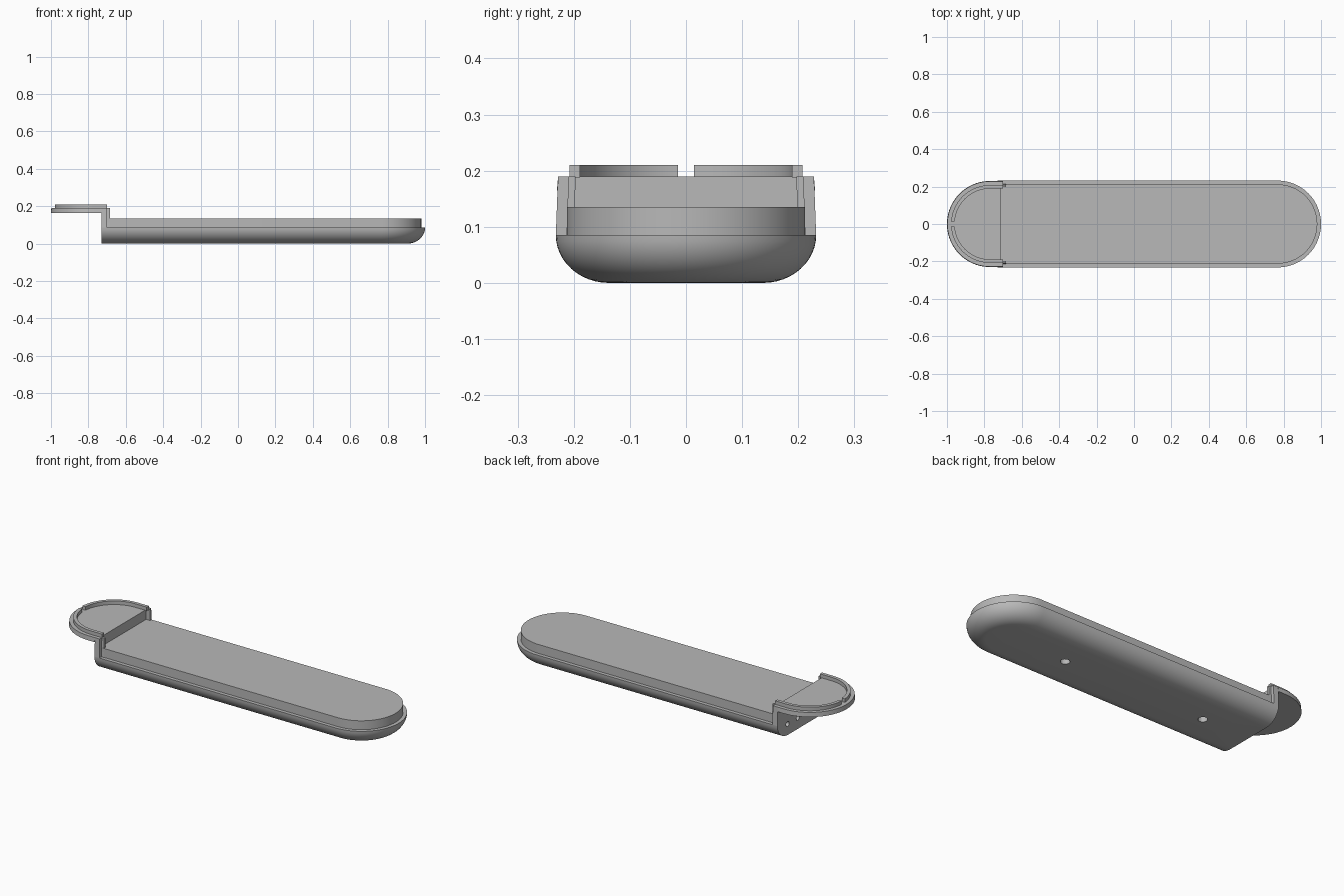
import bpy, bmesh, math
from mathutils import Matrix

cube = bpy.data.objects.get("Cube")
if cube:
    bpy.data.objects.remove(cube)

grey = bpy.data.materials.new("plain grey")
grey.use_nodes = True
GREY = (0.48, 0.48, 0.48, 1)
grey.diffuse_color = GREY
grey.node_tree.nodes["Principled BSDF"].inputs["Base Color"].default_value = GREY


def finish(name, bm, smooth=True):
    bmesh.ops.recalc_face_normals(bm, faces=bm.faces[:])
    mesh = bpy.data.meshes.new(name)
    bm.to_mesh(mesh)
    bm.free()
    mesh.materials.append(grey)
    obj = bpy.data.objects.new(name, mesh)
    bpy.context.collection.objects.link(obj)
    bpy.ops.object.select_all(action='DESELECT')
    obj.select_set(True)
    bpy.context.view_layer.objects.active = obj
    if smooth:
        bpy.ops.object.shade_smooth_by_angle(angle=math.radians(30))
    return obj


def loft(name, layers):
    """Closed solid through stacked outlines, each given as (points, z)."""
    bm = bmesh.new()
    rings = [[bm.verts.new((x, y, z)) for x, y in pts] for pts, z in layers]
    n = len(rings[0])
    for low, high in zip(rings, rings[1:]):
        for i in range(n):
            j = (i + 1) % n
            bm.faces.new((low[i], low[j], high[j], high[i]))
    bm.faces.new(rings[0][::-1])
    bm.faces.new(rings[-1])
    return finish(name, bm)


def arc(cx, r, start, end, n=48):
    angles = [math.radians(start + (end - start) * i / n) for i in range(n + 1)]
    return [(cx + r * math.cos(a), r * math.sin(a)) for a in angles]


def tongue(flat_x, cx, r):
    """Outline with one square end and one half-round end."""
    side = 1 if cx > flat_x else -1
    pts = arc(cx, r, -90, 90) + [(flat_x, r), (flat_x, -r)]
    if side < 0:
        pts = arc(cx, r, 90, 270) + [(flat_x, -r), (flat_x, r)]
    return pts


# Body with a rounded underside
END, CX, R, SEAM = -0.73, 0.768, 0.232, 0.085
layers = []
for i in range(13):
    a = math.radians(90 * i / 12)
    layers.append((tongue(END, CX, R - 0.095 * (1 - math.sin(a))), SEAM * (1 - math.cos(a))))
body = loft("body", layers)

# Blind round holes in the underside and the square end
holes = bmesh.new()


def drill(center, radius, depth, rotation=Matrix()):
    bmesh.ops.create_cone(holes, cap_ends=True, segments=24, radius1=radius, radius2=radius,
                          depth=depth, matrix=Matrix.Translation(center) @ rotation)


for x in (-0.44, 0.44):
    drill((x, 0, 0), 0.024, 0.12)
for y in (-0.14, -0.05, 0.05, 0.14):
    drill((END, y, 0.062), 0.014, 0.1, Matrix.Rotation(math.pi / 2, 4, 'Y'))
cutter = finish("hole_cutter", holes, smooth=False)
cutter.hide_render = True
cut = body.modifiers.new("holes", 'BOOLEAN')
cut.operation = 'DIFFERENCE'
cut.solver = 'EXACT'
cut.object = cutter
bpy.context.view_layer.objects.active = body
bpy.ops.object.modifier_move_to_index(modifier="holes", index=0)
bpy.ops.object.modifier_apply(modifier="holes")
bpy.data.objects.remove(cutter)

# Raised inset lip on the body
lip = tongue(-0.72, CX, 0.212)
loft("body_lip", [(lip, SEAM - 0.005), (lip, 0.135)])

# Upright end wall with stepped side posts
half = [(END, -R), (-0.70, -R), (-0.70, -0.213), (-0.685, -0.213), (-0.685, -0.2), (-0.71, -0.2)]
wall = half + [(x, -y) for x, y in reversed(half)]
loft("end_wall", [(wall, SEAM), ([(x, y * 0.983) for x, y in wall], 0.19)])

# Half-round shelf reaching out from the top of the wall
loft("shelf", [(tongue(END, -0.77, 0.23), 0.165), (tongue(END, -0.77, 0.228), 0.19)])

# Two-part rim on the shelf with a small gap at the tip
for name, s in (("rim_back", 1), ("rim_front", -1)):
    outer = [(-0.70, 0.208)] + arc(-0.77, 0.208, 90, 176)
    inner = [(-0.70, 0.189)] + arc(-0.77, 0.189, 90, 175.6)
    pts = [(x, s * y) for x, y in outer + inner[::-1]]
    loft(name, [(pts, 0.188), (pts, 0.21)])
